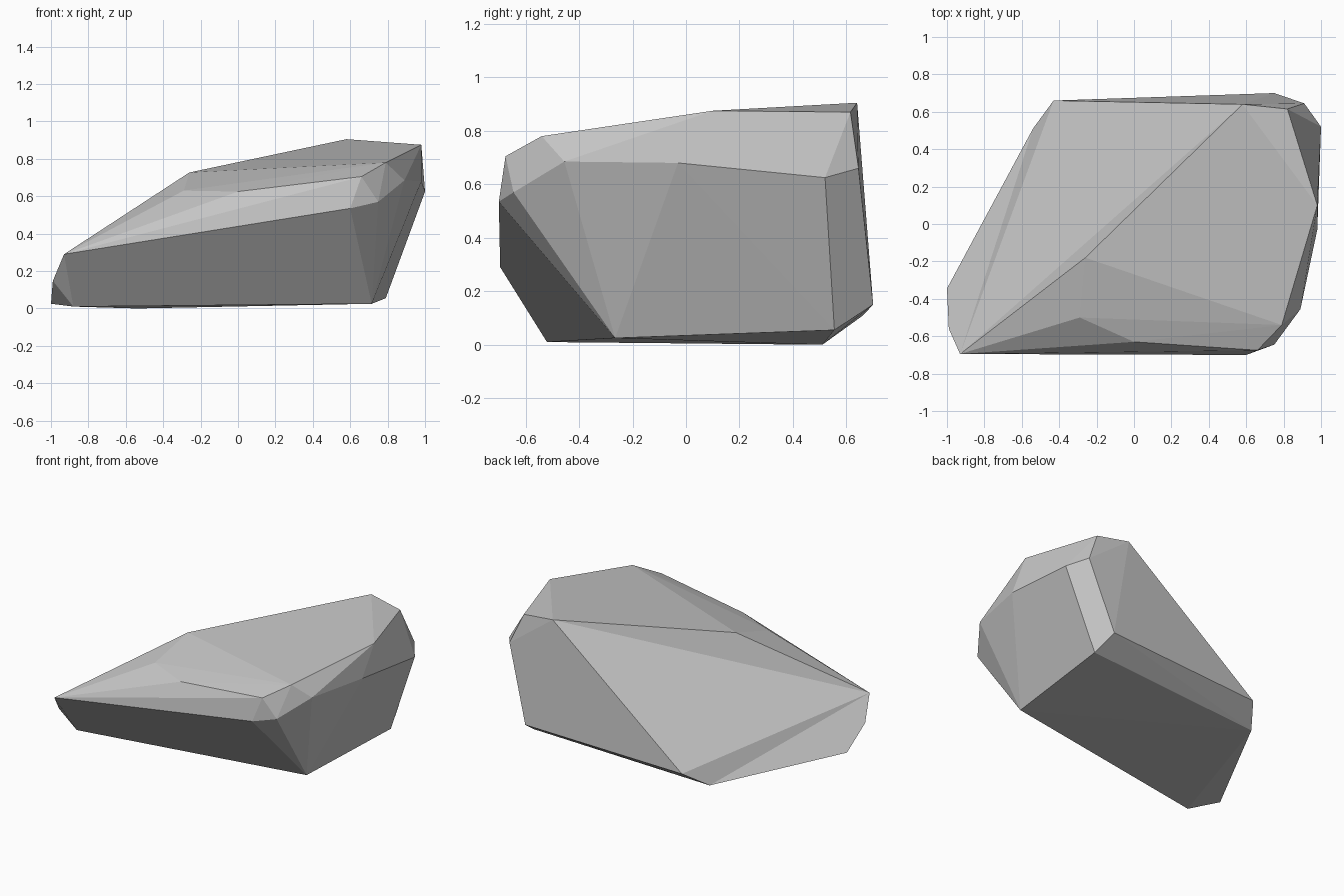
import bpy
import bmesh

# Remove the default cube
cube = bpy.data.objects.get("Cube")
if cube:
    bpy.data.objects.remove(cube, do_unlink=True)

# Corners of the faceted boulder
corners = {
    # underside
    "base_front": (-.88, -.52, .01),
    "base_side": (-1, -.345, .025),
    "base_back": (-.54, .51, 0),
    "heel_back": (.79, .555, .055),
    "heel_front": (.715, -.265, .025),
    # rear foot
    "foot_low": (-.43, .66, .108),
    "foot_high": (.75, .7, .15),
    # low tip
    "tip": (-.93, -.695, .29),
    "tip_side": (-.99, -.56, .147),
    # front rim
    "brow": (.6, -.7, .535),
    "brow_end": (.75, -.645, .57),
    "brow_top": (.66, -.675, .705),
    "brow_mid": (0, -.63, .625),
    "brow_inner": (-.29, -.5, .63),
    # side rim
    "rim_front": (.89, -.455, .685),
    "rim_mid": (.98, -.03, .68),
    "rim_back": (1, .52, .625),
    "rim_end": (.91, .645, .66),
    # crown
    "crown_low": (-.26, -.18, .727),
    "crown_front": (.79, -.54, .78),
    "crown_side": (.98, .1, .875),
    "crown_back": (.82, .615, .87),
    "peak": (.58, .64, .905),
}

# Hollowed or merged facets that replace parts of the convex skin
facet_groups = [
    # shallow hollow below the crest
    [("tip", "crown_low", "peak"), ("tip", "peak", "foot_low")],
    # crease down to the underside
    [("tip", "foot_low", "base_back"),
     ("tip", "base_back", "base_side", "tip_side")],
    # broad front face
    [("tip", "brow", "heel_front", "base_front")],
    # narrow rear strip
    [("heel_back", "rim_back", "rim_end", "foot_high")],
    # upper side face
    [("crown_side", "rim_mid", "rim_back", "crown_back")],
]


def make_material(name, color):
    """Create one flat, matte colour."""
    mat = bpy.data.materials.new(name)
    mat.use_nodes = True
    mat.diffuse_color = color
    shader = mat.node_tree.nodes["Principled BSDF"]
    shader.inputs["Base Color"].default_value = color
    shader.inputs["Roughness"].default_value = 1
    return mat


def replace_facets(bm, verts, facets):
    """Swap the skin triangles spanned by these facets for the facets."""
    area = {verts[name] for facet in facets for name in facet}
    old = [f for f in bm.faces if area.issuperset(f.verts)]
    bmesh.ops.delete(bm, geom=old, context="FACES")
    for facet in facets:
        bm.faces.new([verts[name] for name in facet])


def make_boulder(name, mat):
    """Wrap the corners in a skin, then recut the hollowed facets."""
    bm = bmesh.new()
    verts = {key: bm.verts.new(co) for key, co in corners.items()}
    bmesh.ops.convex_hull(bm, input=list(bm.verts), use_existing_faces=False)
    for facets in facet_groups:
        replace_facets(bm, verts, facets)
    bmesh.ops.recalc_face_normals(bm, faces=list(bm.faces))
    mesh = bpy.data.meshes.new(name)
    bm.to_mesh(mesh)
    bm.free()
    mesh.materials.append(mat)
    obj = bpy.data.objects.new(name, mesh)
    bpy.context.collection.objects.link(obj)


# Single boulder in plain stone grey
stone = make_material("stone_grey", (.56, .56, .56, 1))
make_boulder("boulder", stone)
